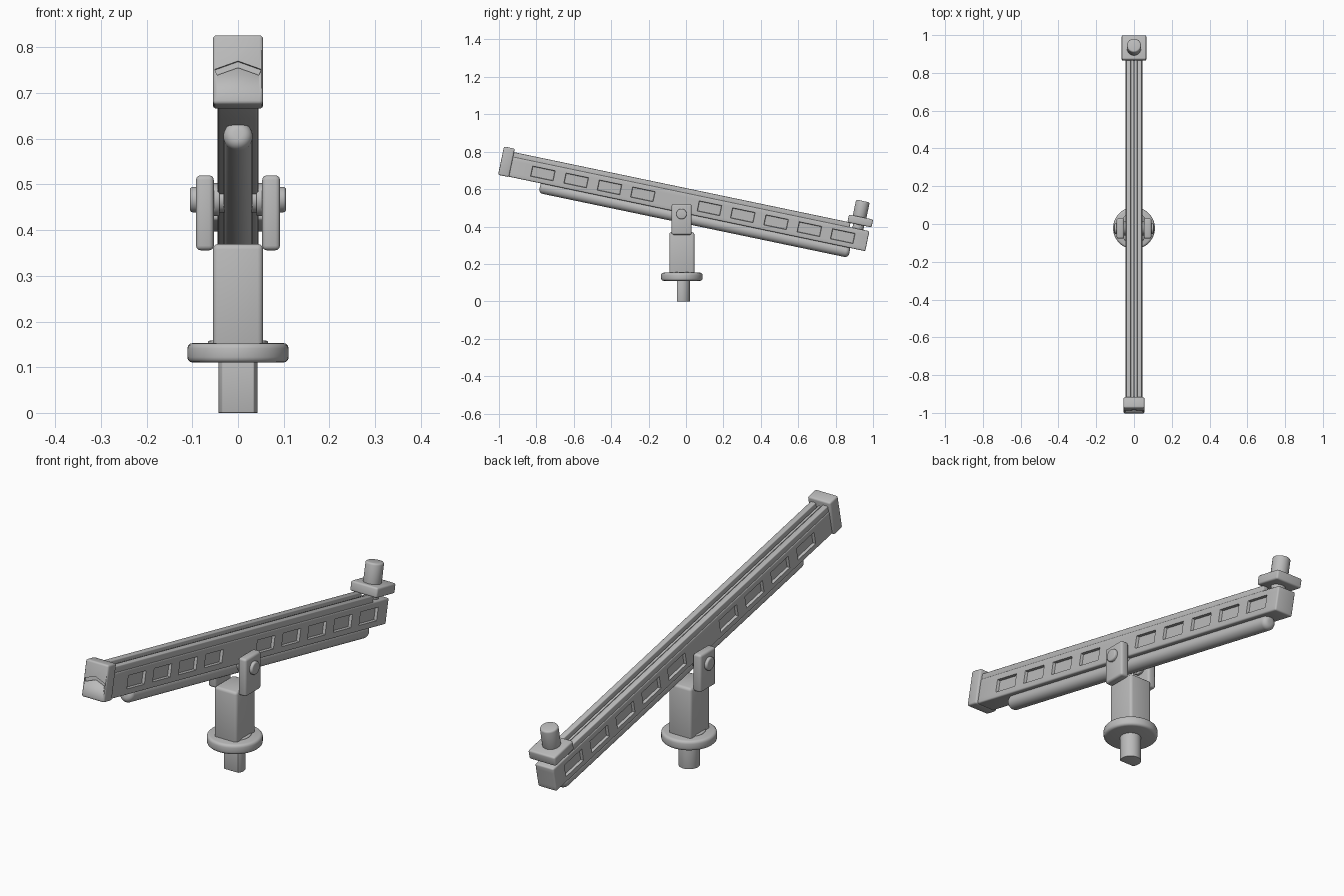
import bpy, bmesh, math
from mathutils import Matrix, Vector

if "Cube" in bpy.data.objects:
    bpy.data.objects.remove(bpy.data.objects["Cube"])

grey = bpy.data.materials.new("plain_grey")
grey.use_nodes = True
GREY = (0.5, 0.5, 0.5, 1)
grey.diffuse_color = GREY
grey.node_tree.nodes["Principled BSDF"].inputs["Base Color"].default_value = GREY

TILT = Matrix.Translation((0, 0, 0.537)) @ Matrix.Rotation(math.radians(-11.8), 4, 'X')
STAND_Y = -0.022


def finish(name, bm, tilted=False):
    """Turn a bmesh into a smooth-shaded grey object."""
    bmesh.ops.recalc_face_normals(bm, faces=bm.faces)
    mesh = bpy.data.meshes.new(name)
    bm.to_mesh(mesh)
    bm.free()
    mesh.materials.append(grey)
    obj = bpy.data.objects.new(name, mesh)
    bpy.context.collection.objects.link(obj)
    if tilted:
        obj.matrix_world = TILT
    bpy.ops.object.select_all(action='DESELECT')
    obj.select_set(True)
    bpy.context.view_layer.objects.active = obj
    bpy.ops.object.shade_smooth_by_angle(angle=math.radians(35))
    return obj


def round_edges(bm, width, segments=3):
    edges = [e for e in bm.edges if e.is_manifold and e.calc_face_angle(0) > 0.7]
    if width:
        bmesh.ops.bevel(bm, geom=edges, offset=width, segments=segments,
                        profile=0.5, affect='EDGES', clamp_overlap=True)


def box_mesh(low, high, width=0.008):
    bm = bmesh.new()
    low, high = Vector(low), Vector(high)
    bmesh.ops.create_cube(bm, size=1)
    bmesh.ops.scale(bm, vec=high - low, verts=bm.verts)
    bmesh.ops.translate(bm, vec=(low + high) / 2, verts=bm.verts)
    round_edges(bm, width)
    return bm


def cylinder_mesh(start, end, radius, width=0.006, segments=3):
    bm = bmesh.new()
    start, end = Vector(start), Vector(end)
    axis = end - start
    bmesh.ops.create_cone(bm, cap_ends=True, segments=40, radius1=radius,
                          radius2=radius, depth=axis.length)
    round_edges(bm, width, segments)
    turn = axis.to_track_quat('Z', 'Y').to_matrix().to_4x4()
    bmesh.ops.transform(bm, verts=bm.verts,
                        matrix=Matrix.Translation((start + end) / 2) @ turn)
    return bm


# Beam body with a row of recessed side pockets, skipping the pivot
bm = box_mesh((-0.045, -0.98, -0.067), (0.045, 0.993, 0.042), 0.007)
centres = [-0.779 + 0.182 * i for i in range(10) if i != 4]
cuts = [((0, c + s * 0.066, 0), (0, 1, 0)) for c in centres for s in (-1, 1)]
cuts += [((0, 0, v), (0, 0, 1)) for v in (-0.045, 0.019)]
for point, normal in cuts:
    bmesh.ops.bisect_plane(bm, geom=bm.verts[:] + bm.edges[:] + bm.faces[:],
                           plane_co=point, plane_no=normal)
pockets = []
for f in bm.faces:
    mid = f.calc_center_median()
    if (abs(f.normal.x) > 0.9 and abs(mid.z + 0.013) < 0.02
            and any(abs(mid.y - c) < 0.02 for c in centres)):
        pockets.append(f)
bmesh.ops.inset_individual(bm, faces=pockets, thickness=0.006, depth=0)
bmesh.ops.inset_individual(bm, faces=pockets, thickness=0.003, depth=-0.012)
finish("beam_body", bm, True)

# Slotted guide on top of the beam
for side, label in ((-1, "right"), (1, "left")):
    x = sorted((side * 0.016, side * 0.042))
    finish(label + "_guide_rail",
           box_mesh((x[0], -0.97, 0.035), (x[1], 0.885, 0.067), 0.004), True)
finish("guide_ridge", box_mesh((-0.006, -0.97, 0.035), (0.006, 0.885, 0.056), 0.002), True)

# Front end cap with a shallow bent groove
cap = finish("front_cap", box_mesh((-0.055, -1.012, -0.069), (0.055, -0.953, 0.086)), True)
for side, label in ((-1, "right"), (1, "left")):
    bm = box_mesh((-0.027, -1.03, -0.007), (0.027, -1.004, 0.007), 0)
    bmesh.ops.transform(bm, verts=bm.verts, matrix=Matrix.Translation((side * 0.023, 0, 0.011))
                        @ Matrix.Rotation(side * 0.35, 4, 'Y'))
    cutter = finish(label + "_groove_cutter", bm, True)
    cutter.hide_render = True
    cutter.hide_set(True)
    cut = cap.modifiers.new(label + "_groove", 'BOOLEAN')
    cut.operation = 'DIFFERENCE'
    cut.object = cutter

# Rounded tube slung under the beam
finish("under_tube", cylinder_mesh((0, -0.78, -0.088), (0, 0.912, -0.088), 0.032, 0.022, 5), True)

# Rear carriage with its knob
finish("carriage_neck", cylinder_mesh((0, 0.93, 0.03), (0, 0.93, 0.075), 0.03, 0.003), True)
finish("carriage", box_mesh((-0.065, 0.868, 0.064), (0.065, 1.0, 0.107)), True)
finish("carriage_knob", cylinder_mesh((0, 0.926, 0.1), (0, 0.926, 0.193), 0.037, 0.008), True)

# Stand: flattened shaft, flange and column
bm = cylinder_mesh((0, STAND_Y, 0), (0, STAND_Y, 0.13), 0.043, 0)
cut = bmesh.ops.bisect_plane(bm, geom=bm.verts[:] + bm.edges[:] + bm.faces[:],
                             plane_co=(0, -0.048, 0), plane_no=(0, -1, 0), clear_outer=True)
bmesh.ops.contextual_create(bm, geom=[e for e in cut["geom_cut"]
                                      if isinstance(e, bmesh.types.BMEdge)])
round_edges(bm, 0.005)
finish("shaft", bm)
finish("flange", cylinder_mesh((0, STAND_Y, 0.11), (0, STAND_Y, 0.153), 0.111, 0.012))
finish("column", box_mesh((-0.055, STAND_Y - 0.067, 0.14), (0.055, STAND_Y + 0.067, 0.37), 0.012))
finish("column_foot", cylinder_mesh((0, STAND_Y, 0.145), (0, STAND_Y, 0.158), 0.066, 0.004))

# Fork ears, pivot pin and spacers
for side, label in ((-1, "right"), (1, "left")):
    x = sorted((side * 0.053, side * 0.092))
    finish(label + "_ear", box_mesh((x[0], -0.077, 0.356), (x[1], 0.03, 0.52), 0.01))
    finish(label + "_spacer", cylinder_mesh((side * 0.04, -0.024, 0.467),
                                            (side * 0.056, -0.024, 0.467), 0.036, 0.003))
finish("pivot_pin", cylinder_mesh((-0.105, -0.024, 0.467), (0.105, -0.024, 0.467), 0.028, 0.006))
